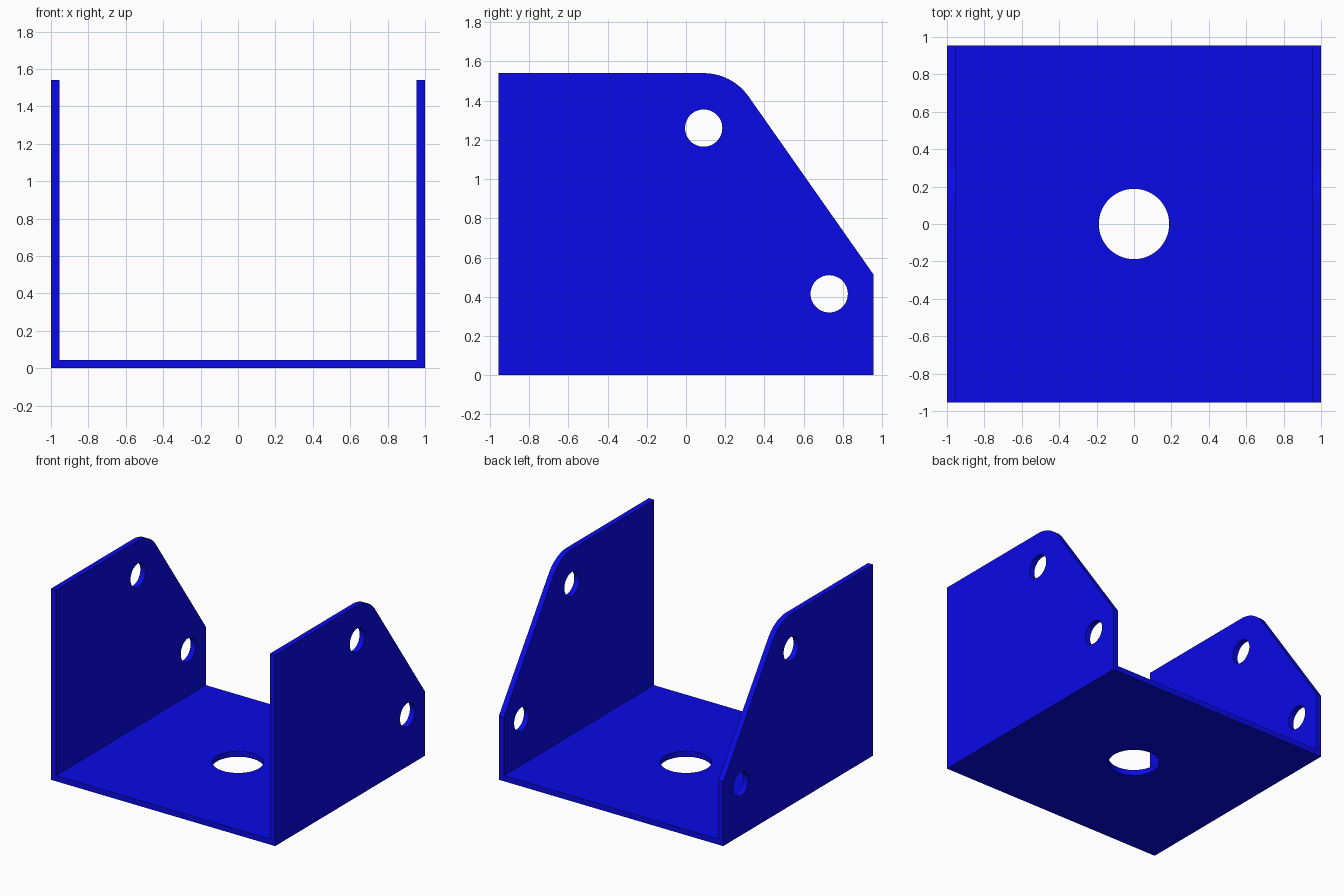
import bpy, bmesh
from math import sin, cos, atan2, pi, radians
from mathutils import Matrix

if "Cube" in bpy.data.objects:
    bpy.data.objects.remove(bpy.data.objects["Cube"])

T = 0.045      # sheet thickness
D = 0.955      # half depth
H = 1.54       # wall height

blue = bpy.data.materials.new("blue_paint")
blue.diffuse_color = (0.003, 0.003, 0.8, 1)
blue.use_nodes = True
blue.node_tree.nodes["Principled BSDF"].inputs["Base Color"].default_value = blue.diffuse_color


def circle(cx, cy, r, n=48):
    return [(cx + r * cos(2 * pi * i / n), cy + r * sin(2 * pi * i / n)) for i in range(n)]


def plate(name, loops, matrix):
    """Flat plate: the first loop is the outline, the others are holes."""
    cu = bpy.data.curves.new(name, 'CURVE')
    cu.dimensions = '2D'
    cu.fill_mode = 'BOTH'
    cu.extrude = T / 2
    for pts in loops:
        s = cu.splines.new('POLY')
        s.points.add(len(pts) - 1)
        for p, (x, y) in zip(s.points, pts):
            p.co = (x, y, 0, 1)
        s.use_cyclic_u = True
    ob = bpy.data.objects.new(name, cu)
    bpy.context.collection.objects.link(ob)
    bpy.ops.object.select_all(action='DESELECT')
    ob.select_set(True)
    bpy.context.view_layer.objects.active = ob
    bpy.ops.object.convert(target='MESH')
    ob = bpy.context.object
    # weld the caps to the rim and bake the placement into the mesh
    bm = bmesh.new()
    bm.from_mesh(ob.data)
    bmesh.ops.remove_doubles(bm, verts=bm.verts, dist=1e-4)
    bmesh.ops.recalc_face_normals(bm, faces=bm.faces)
    bm.transform(matrix)
    bm.to_mesh(ob.data)
    bm.free()
    ob.data.materials.clear()
    ob.data.materials.append(blue)
    bpy.ops.object.shade_smooth_by_angle(angle=radians(30))
    return ob


# Base plate with the central hole
bx = 1 - T
plate("base_plate",
      [[(-bx, -D), (bx, -D), (bx, D), (-bx, D)], circle(0, 0, 0.188, 64)],
      Matrix.Translation((0, 0, T / 2)))

# Side walls: sloped rear edge blended into the top by an arc around the upper hole
cy, cz, r = 0.09, 1.26, H - 1.26
slope = atan2(0.574, 0.819)      # direction of the slope's normal
arc = [(cy + r * cos(a), cz + r * sin(a))
       for a in (slope + (pi / 2 - slope) * i / 14 for i in range(15))]
outline = [(-D, 0), (D, 0), (D, 0.515)] + arc + [(-D, H)]
holes = [circle(cy, cz, 0.095), circle(0.73, 0.415, 0.095)]

# profile x, y, depth become world y, z, x
stand = Matrix(((0, 0, 1, 0), (1, 0, 0, 0), (0, 1, 0, 0), (0, 0, 0, 1)))
for name, side in (("left_wall", -1), ("right_wall", 1)):
    plate(name, [outline] + holes,
          Matrix.Translation((side * (1 - T / 2), 0, 0)) @ stand)
